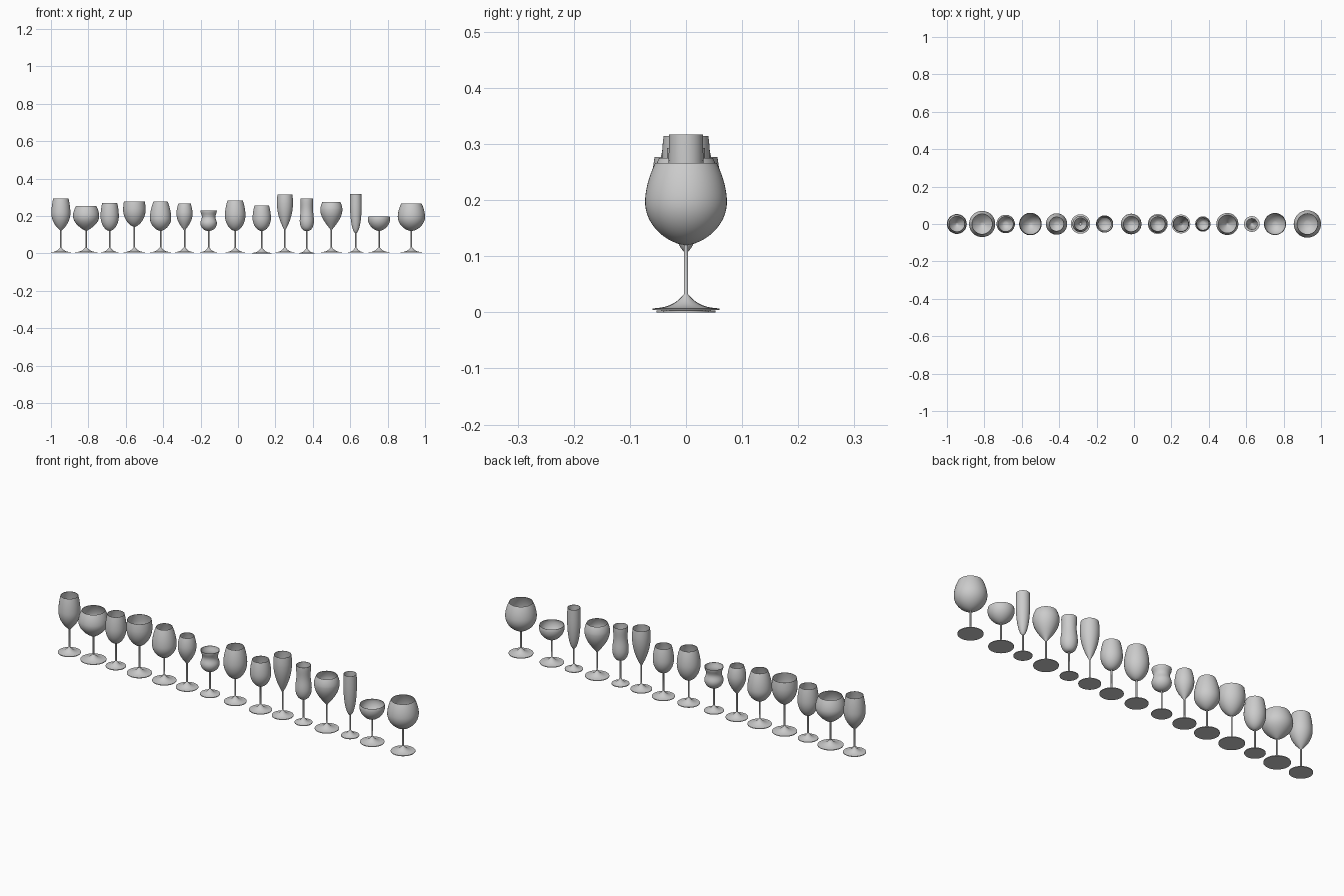
import bpy, bmesh, math
from mathutils import Vector

if "Cube" in bpy.data.objects:
    bpy.data.objects.remove(bpy.data.objects["Cube"])

SEG = 48       # sides of every turned glass
WALL = 0.0014  # bowl wall thickness
STEM = 0.004   # stem radius


def foot_curve(foot, base):
    """Thin disc that sweeps up into the stem."""
    pts = [Vector((0, base)), Vector((foot, base))]
    for i in range(13):
        s = (1 - i / 12) ** 2
        z = 0.003 + 0.004 * (1 - s) + 0.021 * (1 - s) ** 3
        pts.append(Vector((STEM + (foot - STEM) * s, base + z)))
    return pts


def bowl_curve(belly, belly_z, rim, top, point, bottom, waist):
    """Rounded or pointed cup up to the belly, then a curve to the rim."""
    pts = []
    for i in range(17):
        a = math.pi / 2 * i / 16
        r = max(STEM, belly * math.sin(a) ** point)
        pts.append(Vector((r, belly_z - (belly_z - bottom) * math.cos(a))))
    for i in range(1, 13):
        u = i / 12
        r = belly - (belly - rim) * u ** 1.8 - waist * math.sin(math.pi * u) ** 2
        pts.append(Vector((r, belly_z + (top - belly_z) * u)))
    return pts


def inner_wall(outer):
    """Offset the bowl curve inward, from the rim down to the axis."""
    inner = []
    for i, q in enumerate(outer):
        t = (outer[min(i + 1, len(outer) - 1)] - outer[max(i - 1, 0)]).normalized()
        n = q + Vector((-t.y, t.x)) * WALL
        if n.x > STEM and n.y > outer[0].y + 0.003:
            inner.append(Vector((n.x, min(n.y, outer[-1].y))))
    inner.reverse()
    return inner + [Vector((0, inner[-1].y - 0.001))]


def lathe(name, profile, x):
    bm = bmesh.new()
    rings = []
    for r, z in profile:
        n = SEG if r > 0 else 1
        rings.append([bm.verts.new((r * math.cos(math.tau * k / n),
                                    r * math.sin(math.tau * k / n), z)) for k in range(n)])
    for a, b in zip(rings, rings[1:]):
        for k in range(SEG):
            j = (k + 1) % SEG
            if len(a) == 1:
                bm.faces.new((a[0], b[j], b[k]))
            elif len(b) == 1:
                bm.faces.new((a[k], a[j], b[0]))
            else:
                bm.faces.new((a[k], a[j], b[j], b[k]))
    bmesh.ops.recalc_face_normals(bm, faces=bm.faces)
    me = bpy.data.meshes.new(name)
    bm.to_mesh(me)
    bm.free()
    ob = bpy.data.objects.new(name, me)
    bpy.context.collection.objects.link(ob)
    ob.location.x = x
    bpy.ops.object.select_all(action='DESELECT')
    ob.select_set(True)
    bpy.context.view_layer.objects.active = ob
    bpy.ops.object.shade_smooth_by_angle(angle=math.radians(40))


def glass(name, x, foot, belly, belly_z, rim, top, point, bottom=0.12, waist=0, base=0.004):
    outer = bowl_curve(belly, belly_z, rim, top, point, bottom, waist)
    lathe(name, foot_curve(foot, base) + outer + inner_wall(outer), x)


# name, x, foot radius, belly radius and height, rim radius and height, pointedness
glass("tall_red_wine_glass", -.947, .053, .051, .215, .041, .294, 1.8)
glass("wide_red_wine_glass", -.812, .06, .07, .2, .054, .255, 1.8)
glass("white_wine_glass", -.686, .047, .049, .2, .04, .27, 1.1)
glass("broad_goblet", -.554, .058, .06, .235, .056, .277, 1.3, bottom=.142)
glass("tapered_wine_glass", -.414, .056, .057, .19, .038, .277, 1.3)
glass("small_tulip_glass", -.286, .052, .043, .213, .033, .267, 2.2)
glass("thistle_glass", -.157, .046, .044, .162, .044, .229, 1, waist=.008)
glass("rounded_wine_glass", -.015, .052, .055, .205, .041, .283, 1.15)
glass("short_wine_glass", .127, .053, .049, .19, .039, .256, 1.05, base=0)
glass("tall_tulip_glass", .251, .05, .043, .27, .04, .314, 2)
glass("beer_glass", .368, .041, .038, .175, .034, .293, .8, waist=.004, base=0)
glass("cone_tulip_glass", .499, .056, .059, .235, .048, .275, 2.5)
glass("flute_glass", .63, .042, .031, .255, .03, .317, 1, bottom=.108)
glass("coupe_glass", .754, .056, .059, .184, .057, .197, 1.25)
glass("balloon_glass", .927, .057, .073, .197, .055, .266, 1.2)
